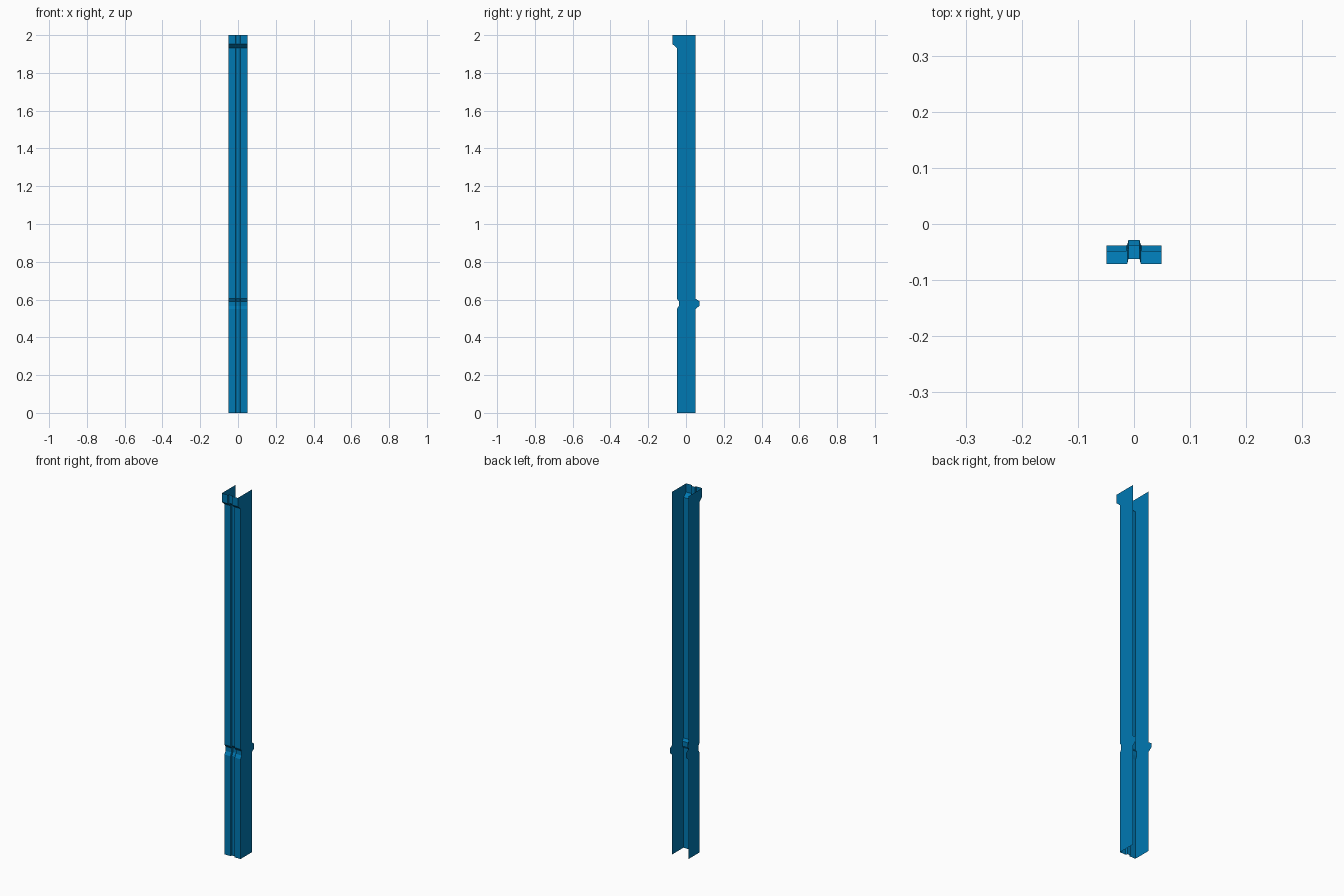
import bpy, bmesh

if "Cube" in bpy.data.objects:
    bpy.data.objects.remove(bpy.data.objects["Cube"])

# Side outline, bottom to top: height, front edge y, rear edge y
LEVELS = [
    (0.0, -0.048, 0.05),
    (0.55, -0.048, 0.05),
    (0.567, -0.038, 0.0715),
    (0.591, -0.038, 0.0715),
    (0.605, -0.048, 0.05),
    (1.932, -0.048, 0.05),
    (1.952, -0.0715, 0.05),
    (2.0, -0.0715, 0.05),
]


def section(front, rear):
    """Open channel cross-section with a shallow groove down the front."""
    half = [(0.049, rear), (0.049, front), (0.0135, front),
            (0.0115, front + 0.002), (0.0100, front + 0.0095)]
    return [(-x, y) for x, y in half] + half[::-1]


# Post: sheet channel, open at the back and at both ends
bm = bmesh.new()
rows = [[bm.verts.new((x, y, z)) for x, y in section(f, r)] for z, f, r in LEVELS]
for low, high in zip(rows, rows[1:]):
    for i in range(len(low) - 1):
        bm.faces.new((low[i], low[i + 1], high[i + 1], high[i]))

mesh = bpy.data.meshes.new("channel_post")
bm.to_mesh(mesh)
bm.free()
post = bpy.data.objects.new("channel_post", mesh)
bpy.context.collection.objects.link(post)

# Blue paint
paint = bpy.data.materials.new("blue_paint")
paint.diffuse_color = (0.0, 0.19, 0.45, 1.0)
paint.use_nodes = True
paint.node_tree.nodes["Principled BSDF"].inputs["Base Color"].default_value = paint.diffuse_color
mesh.materials.append(paint)
